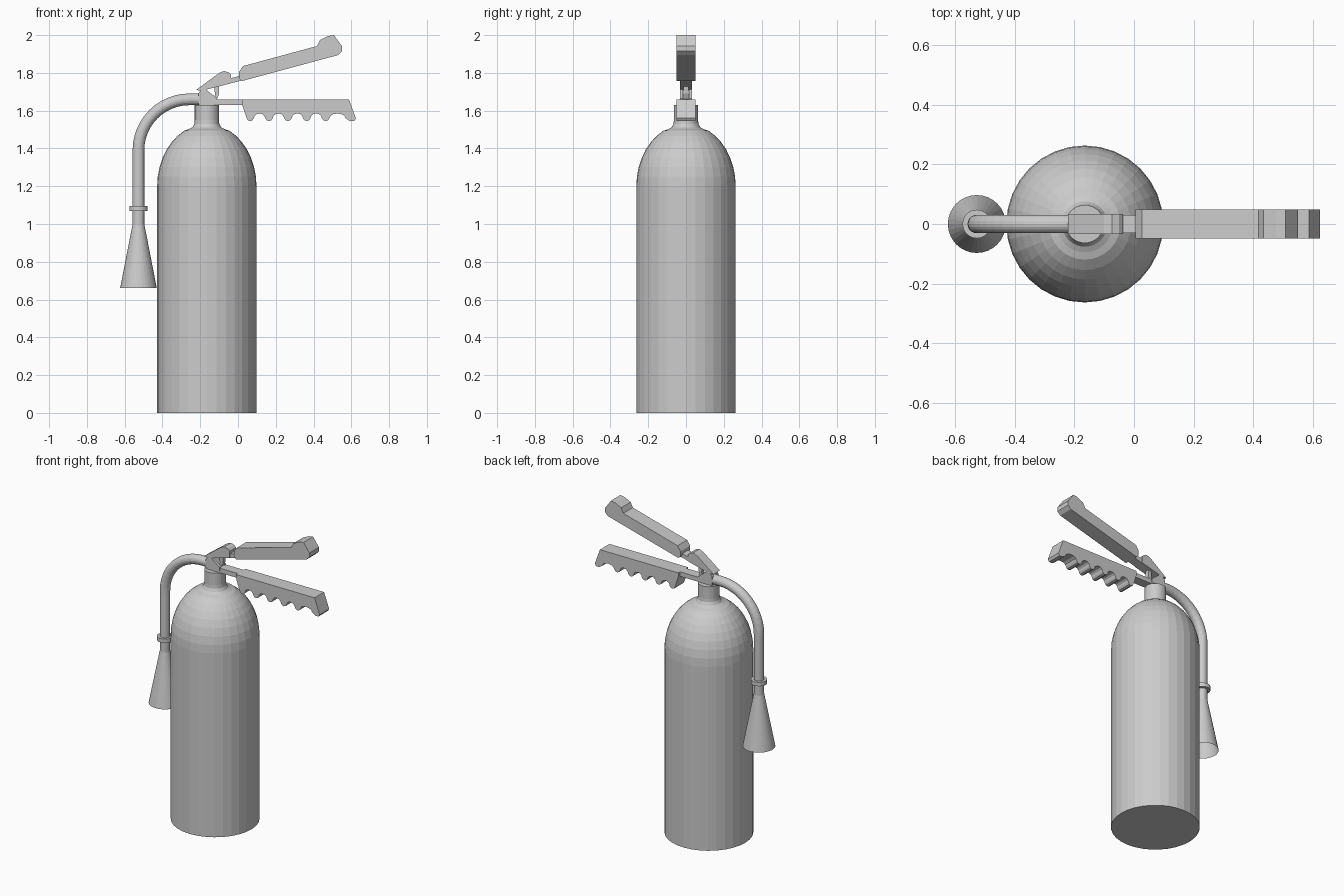
import bpy, bmesh
from math import sin, cos, pi, sqrt
from mathutils import Vector

cube = bpy.data.objects.get("Cube")
if cube:
    bpy.data.objects.remove(cube)

grey = bpy.data.materials.new("plain grey")
grey.use_nodes = True
colour = (0.6, 0.6, 0.6, 1)
grey.diffuse_color = colour
grey.node_tree.nodes["Principled BSDF"].inputs["Base Color"].default_value = colour

TANK_X, HOSE_X = -0.165, -0.527


def finish(name, bm, normals=True):
    if normals:
        bmesh.ops.recalc_face_normals(bm, faces=bm.faces[:])
    mesh = bpy.data.meshes.new(name)
    bm.to_mesh(mesh)
    bm.free()
    mesh.materials.append(grey)
    obj = bpy.data.objects.new(name, mesh)
    bpy.context.collection.objects.link(obj)
    return obj


def lathe(name, x, profile, sides=32, caps=True):
    """Revolve (radius, height) points around a vertical axis at x."""
    bm = bmesh.new()
    rings = [[bm.verts.new((x + r * cos(2 * pi * i / sides),
                            r * sin(2 * pi * i / sides), z))
              for i in range(sides)] for r, z in profile]
    for a, b in zip(rings, rings[1:]):
        for i in range(sides):
            j = (i + 1) % sides
            bm.faces.new((a[i], a[j], b[j], b[i]))
    if caps:
        bm.faces.new(rings[0][::-1])
        bm.faces.new(rings[-1])
    return finish(name, bm)


def plate(name, outline, y0, y1):
    """Extrude an (x, z) outline from y0 to y1."""
    bm = bmesh.new()
    face = bm.faces.new([bm.verts.new((x, y0, z)) for x, z in outline])
    out = bmesh.ops.extrude_face_region(bm, geom=[face])
    moved = [v for v in out["geom"] if isinstance(v, bmesh.types.BMVert)]
    bmesh.ops.translate(bm, verts=moved, vec=(0, y1 - y0, 0))
    return finish(name, bm)


def tube(name, path, radius, sides=20):
    """Sweep a circle along a path lying in the y = 0 plane."""
    bm = bmesh.new()
    pts = [Vector((x, 0, z)) for x, z in path]
    rings = []
    for k, p in enumerate(pts):
        t = (pts[min(k + 1, len(pts) - 1)] - pts[max(k - 1, 0)]).normalized()
        n = Vector((-t.z, 0, t.x))
        rings.append([bm.verts.new(p + radius * (n * cos(2 * pi * i / sides)
                      + Vector((0, sin(2 * pi * i / sides), 0))))
                      for i in range(sides)])
    for a, b in zip(rings, rings[1:]):
        for i in range(sides):
            j = (i + 1) % sides
            bm.faces.new((a[i], a[j], b[j], b[i]))
    bm.faces.new(rings[0])
    bm.faces.new(rings[-1])
    return finish(name, bm)


# Tank with domed shoulder and flared neck
R, BASE, RISE = 0.263, 1.2, 0.33
dome = [(R * cos(a), BASE + RISE * sin(a)) for a in [i * pi / 20 for i in range(8)]]
lathe("tank", TANK_X, [(R, 0), (R, 1.07)] + dome
      + [(0.095, 1.502), (0.076, 1.512), (0.066, 1.53), (0.064, 1.55), (0.064, 1.63)])

# Hose: straight drop and quarter bend into the valve
bend = 0.27
arc = [(HOSE_X + bend * (1 - cos(a)), 1.39 + bend * sin(a))
       for a in [i * pi / 24 for i in range(13)]]
tube("hose", [(HOSE_X, 1.0)] + arc + [(-0.18, 1.66)], 0.031)
lathe("hose_clamp", HOSE_X, [(0.048, 1.07), (0.048, 1.096)], 24)

# Open discharge horn
lathe("horn", HOSE_X, [(0.097, 0.66), (0.031, 1.0)], 32, caps=False)

# Carry handle: bar from the valve, and a grip with finger scallops
plate("carry_bar", [(-0.21, 1.63), (0.04, 1.63), (0.04, 1.66), (-0.21, 1.66)], -0.031, 0.031)
grip = [(0.02, 1.66), (0.022, 1.63), (0.046, 1.56)]
teeth = [0.064, 0.164, 0.264, 0.364, 0.464]
for k, x in enumerate(teeth):
    grip += [(x - 0.012, 1.549), (x, 1.545), (x + 0.012, 1.549)]
    step = (teeth[k + 1] - x) if k < 4 else 0.125
    mid, half = x + step / 2, step / 2 - 0.02
    grip += [(mid - half * cos(a), 1.56 + 0.025 * sin(a))
             for a in [i * pi / 6 for i in range(7)]]
grip += [(0.592, 1.545), (0.615, 1.545), (0.624, 1.56), (0.587, 1.66)]
plate("carry_grip", grip, -0.049, 0.049)

# Squeeze lever: narrow wedge, link and wide grip
plate("lever_wedge", [(-0.222, 1.709), (-0.19, 1.706), (-0.037, 1.745), (-0.037, 1.79),
                      (-0.05, 1.803), (-0.074, 1.81), (-0.1, 1.8)], -0.033, 0.033)
plate("lever_link", [(-0.06, 1.739), (0.03, 1.762), (0.03, 1.79), (-0.06, 1.766)],
      -0.03, 0.03)
plate("lever_grip", [(0.005, 1.773), (0.021, 1.757), (0.529, 1.894), (0.55, 1.915),
                     (0.55, 1.942), (0.508, 2.0), (0.476, 1.995), (0.434, 1.974),
                     (0.418, 1.942), (0.026, 1.836), (0.005, 1.804)], -0.049, 0.049)

# Pivot cheeks on both sides and the central valve trigger
for side, name in ((1, "back_cheek"), (-1, "front_cheek")):
    plate(name, [(-0.21, 1.64), (-0.11, 1.64), (-0.11, 1.665), (-0.155, 1.7),
                 (-0.17, 1.715), (-0.2, 1.705), (-0.21, 1.69)], side * 0.016, side * 0.033)
plate("trigger", [(-0.127, 1.65), (-0.11, 1.665), (-0.1, 1.69), (-0.1, 1.74),
                  (-0.127, 1.735), (-0.122, 1.69)], -0.013, 0.013)
